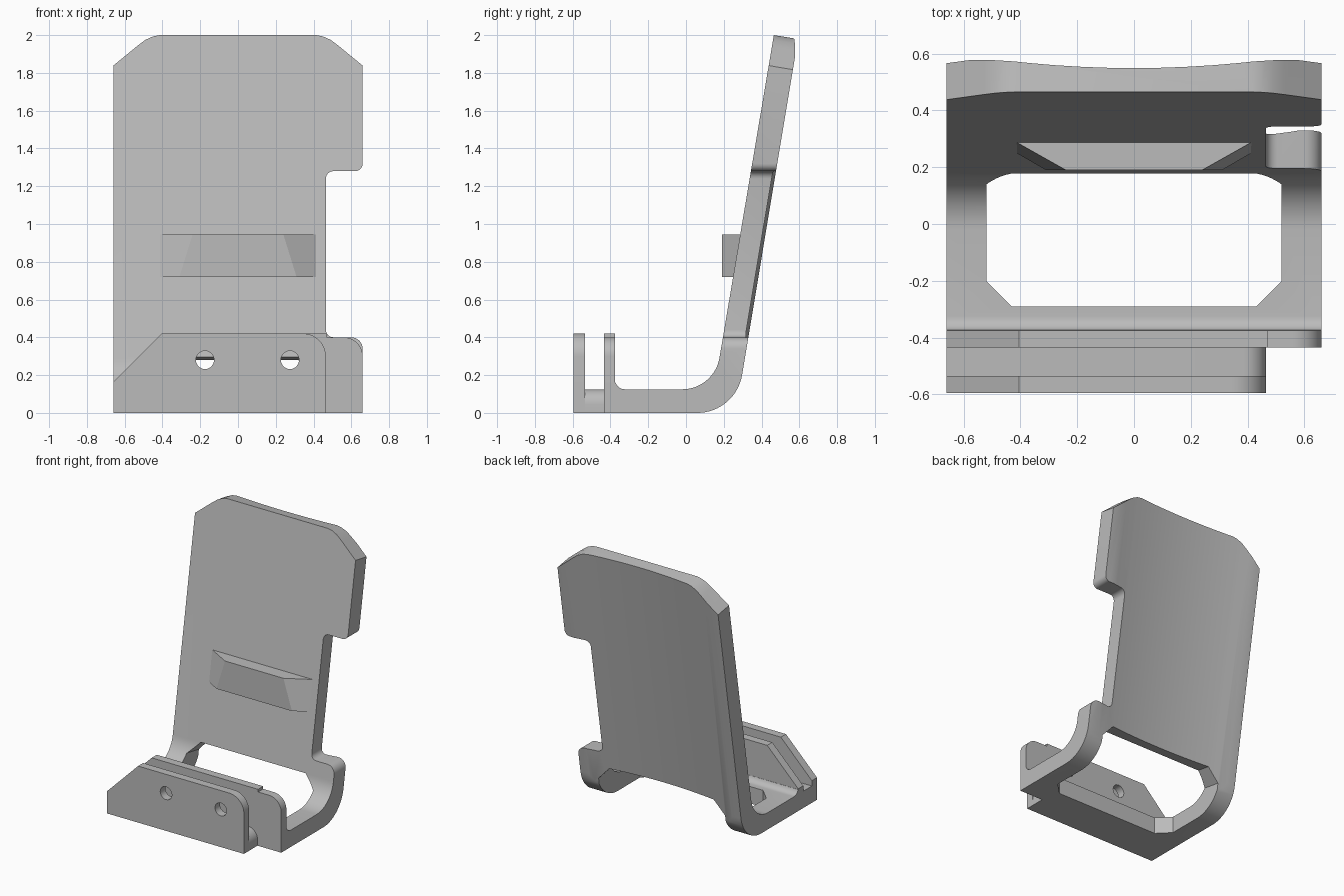
import bpy, bmesh, math
from mathutils import Vector

cube = bpy.data.objects.get("Cube")
if cube:
    bpy.data.objects.remove(cube, do_unlink=True)

grey = bpy.data.materials.new("plain grey")
grey.use_nodes = True
grey.diffuse_color = (0.5, 0.5, 0.5, 1)
grey.node_tree.nodes["Principled BSDF"].inputs["Base Color"].default_value = (0.5, 0.5, 0.5, 1)

TILT = math.radians(9.5)
SLOPE = math.tan(TILT)
HALF = 0.66


def rest_y(z):
    """Front surface of the leaning back rest."""
    return 0.465 - SLOPE * (2 - z)


# Mappings from a flat outline plus depth to space
def along_x(u, v, d):
    return (d, u, v)


def along_y(u, v, d):
    return (u, d, v)


def along_z(u, v, d):
    return (u, v, d)


def through_rest(u, v, d):
    return (u, rest_y(v) + d, v - d * SLOPE)


def arc(cu, cv, r, a0, a1, n=12):
    steps = [math.radians(a0 + (a1 - a0) * i / n) for i in range(n + 1)]
    return [(cu + r * math.cos(a), cv + r * math.sin(a)) for a in steps]


def finish(name, bm):
    bmesh.ops.recalc_face_normals(bm, faces=bm.faces)
    mesh = bpy.data.meshes.new(name)
    bm.to_mesh(mesh)
    bm.free()
    mesh.materials.append(grey)
    obj = bpy.data.objects.new(name, mesh)
    bpy.context.collection.objects.link(obj)
    return obj


def prism(name, outline, place, d0, d1):
    bm = bmesh.new()
    ends = [[bm.verts.new(place(u, v, d)) for u, v in outline] for d in (d0, d1)]
    n = len(outline)
    for ring in ends:
        bm.faces.new(ring)
    for i in range(n):
        j = (i + 1) % n
        bm.faces.new((ends[0][i], ends[0][j], ends[1][j], ends[1][i]))
    return finish(name, bm)


def activate(obj):
    bpy.ops.object.select_all(action='DESELECT')
    obj.select_set(True)
    bpy.context.view_layer.objects.active = obj


def cut(obj, cutters):
    activate(obj)
    for c in cutters:
        c.hide_render = True
        mod = obj.modifiers.new("cut", 'BOOLEAN')
        mod.operation = 'DIFFERENCE'
        mod.solver = 'EXACT'
        mod.object = c
        bpy.ops.object.modifier_apply(modifier=mod.name)


# Bent body: base, bend and leaning back rest
profile = [(-0.43, 0), (-0.43, 0.16), (-0.375, 0.16)]
profile += arc(-0.325, 0.175, 0.05, 197, 270, 6)
profile += arc(-0.02, 0.325, 0.2, -90, -9.5, 16)
profile += [(0.465, 2.0), (0.593, 1.979)]
profile += arc(0.06, 0.24, 0.24, -9.5, -90, 16)
body = prism("bent_body", profile, along_x, -HALF, HALF)

# Window through base and bend
base_window = prism("base_window_cutter",
                    [(-0.52, 0.06), (-0.52, -0.2), (-0.43, -0.29),
                     (0.43, -0.29), (0.52, -0.2), (0.52, 0.06)],
                    along_z, -0.2, 0.5)
bend_window = prism("bend_window_cutter",
                    [(-0.52, -0.3), (-0.52, 0.2), (-0.43, 0.295),
                     (0.43, 0.295), (0.52, 0.2), (0.52, -0.3)],
                    through_rest, -0.14, 0.5)

# Side notch with rounded corners
notch_outline = arc(0.505, 0.44, 0.04, 180, 270, 6)
notch_outline += arc(0.60, 0.34, 0.06, 90, 0, 8)
notch_outline += [(0.8, 0.34), (0.8, 1.32)]
notch_outline += arc(0.62, 1.32, 0.04, 0, -90, 6)
notch_outline += arc(0.505, 1.24, 0.04, 90, 180, 6)
notch = prism("notch_cutter", notch_outline, along_y, 0, 0.9)

# Clipped top corners
corners = []
for side in (-1, 1):
    clip = [(0.7, 1.806), (0.53, 1.945), (0.49, 1.975), (0.45, 1.993),
            (0.41, 2.001), (0.41, 2.2), (0.7, 2.2)]
    corners.append(prism("top_corner_cutter", [(side * x, z) for x, z in clip],
                         through_rest, -0.3, 0.4))

# Shallow hollow along the rear of the back rest
radius = 3.76
bm = bmesh.new()
bmesh.ops.create_cone(bm, cap_ends=True, segments=256,
                      radius1=radius, radius2=radius, depth=6)
hollow = finish("rear_hollow_cutter", bm)
hollow.rotation_euler.x = -TILT
normal = Vector((0, math.cos(TILT), -math.sin(TILT)))
hollow.location = Vector((0, rest_y(1), 1)) + normal * (0.085 + radius)
bpy.context.view_layer.update()

body_cutters = [hollow, base_window, bend_window, notch] + corners
cut(body, body_cutters)

# Retaining lip and front plate, both with one sloped corner
slope_side = [(-HALF, 0), (-HALF, 0.165), (-0.405, 0.42)]
lip_outline = slope_side + [(0.47, 0.42), (0.47, 0.4)]
lip_outline += arc(0.56, 0.3, 0.1, 90, 0) + [(HALF, 0)]
lip = prism("retaining_lip", lip_outline, along_y, -0.435, -0.375)
plate_outline = slope_side + arc(0.345, 0.3, 0.12, 90, 0) + [(0.465, 0)]
plate = prism("front_plate", plate_outline, along_y, -0.595, -0.535)

# Screw holes
holes = [prism("screw_hole_cutter", arc(x, 0.28, 0.048, 0, 345, 23), along_y, -0.8, -0.3)
         for x in (-0.175, 0.275)]
cut(lip, holes)
cut(plate, holes)

# Channel floor joining plate and lip
floor_outline = [(-HALF, 0), (-HALF, 0.125)]
floor_outline += arc(0.385, 0.045, 0.08, 90, 0, 8) + [(0.465, 0)]
channel = prism("channel_floor", floor_outline, along_y, -0.54, -0.43)

# Tapered ledge on the back rest
bm = bmesh.new()
rings = []
for z, front in ((0.72, 0.31), (0.945, 0.24)):
    back = rest_y(z)
    sink = 0.02
    points = [(-front, 0.19), (front, 0.19), (0.415, back), (0.415, back + sink),
              (-0.415, back + sink), (-0.415, back)]
    rings.append([bm.verts.new((x, y, z)) for x, y in points])
for ring in rings:
    bm.faces.new(ring)
for i in range(6):
    j = (i + 1) % 6
    bm.faces.new((rings[0][i], rings[0][j], rings[1][j], rings[1][i]))
ledge = finish("tapered_ledge", bm)

for helper in body_cutters + holes:
    bpy.data.objects.remove(helper, do_unlink=True)

for part in (body, lip, plate, channel, ledge):
    activate(part)
    bpy.ops.object.shade_smooth_by_angle(angle=math.radians(30))
